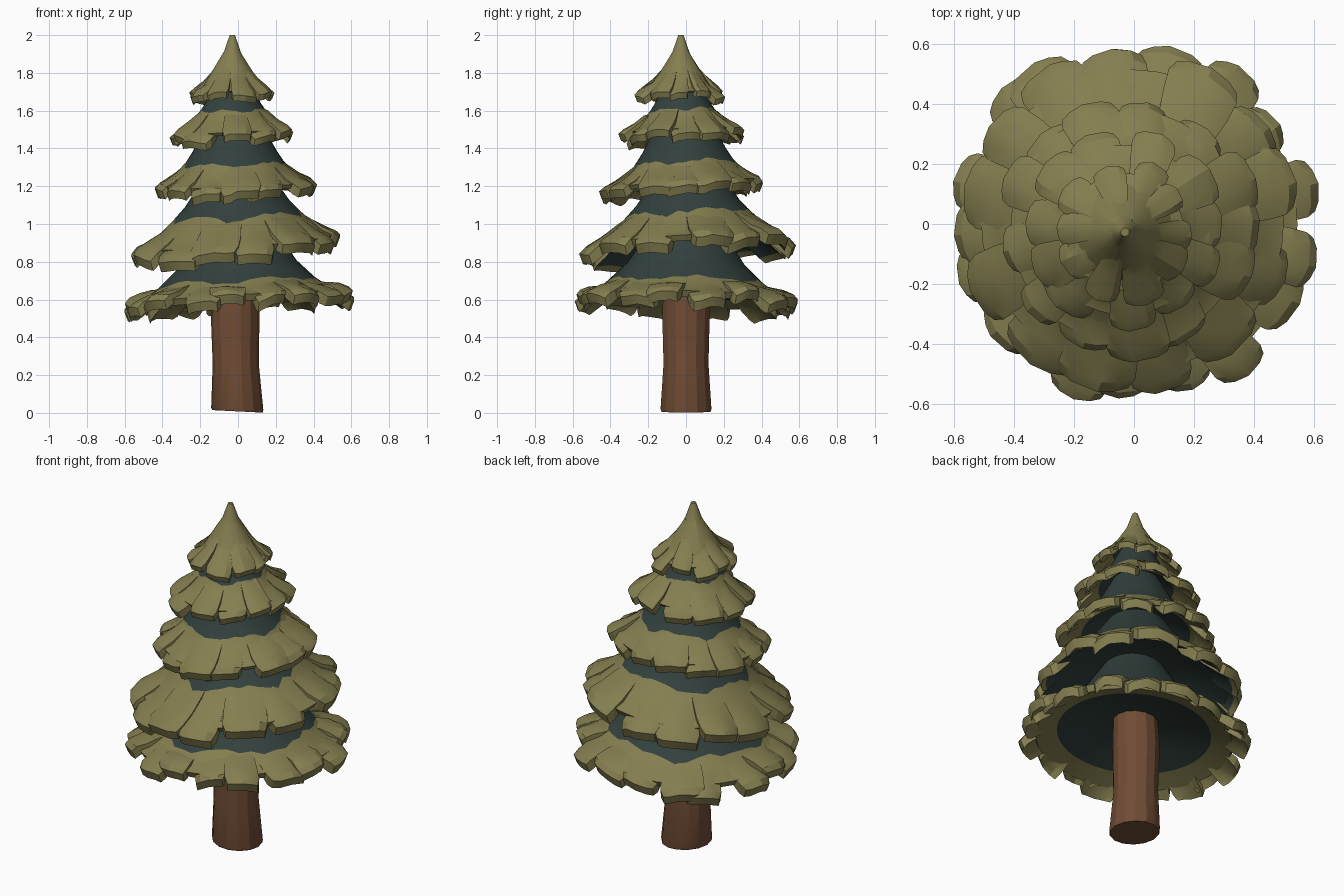
import bpy, bmesh, math, random
from mathutils import Vector

if "Cube" in bpy.data.objects:
    bpy.data.objects.remove(bpy.data.objects["Cube"])

random.seed(11)


def material(name, rgb):
    m = bpy.data.materials.new(name)
    m.diffuse_color = (*rgb, 1)
    m.use_nodes = True
    m.node_tree.nodes["Principled BSDF"].inputs["Base Color"].default_value = m.diffuse_color
    return m


GREEN = material("olive needles", (0.230, 0.210, 0.080))
DARK = material("dark inner needles", (0.032, 0.052, 0.047))
BROWN = material("bark", (0.162, 0.072, 0.035))


def finish(bm, name, mats, angle):
    bmesh.ops.recalc_face_normals(bm, faces=bm.faces)
    me = bpy.data.meshes.new(name)
    bm.to_mesh(me)
    bm.free()
    for m in mats:
        me.materials.append(m)
    ob = bpy.data.objects.new(name, me)
    bpy.context.collection.objects.link(ob)
    bpy.ops.object.select_all(action='DESELECT')
    ob.select_set(True)
    bpy.context.view_layer.objects.active = ob
    bpy.ops.object.shade_smooth_by_angle(angle=math.radians(angle))
    return ob


def loft(bm, rings):
    """Bridge closed rings of points and cap both ends; returns faces by band."""
    vs = [[bm.verts.new(p) for p in ring] for ring in rings]
    n = len(vs[0])
    bands = [[bm.faces.new((a[i], a[(i + 1) % n], b[(i + 1) % n], b[i])) for i in range(n)]
             for a, b in zip(vs, vs[1:])]
    bands.append([bm.faces.new(vs[-1][::-1])])
    bm.faces.new(vs[0])
    return bands


def along(profile, k):
    """Point on the profile at fractional index k, extended past the rim."""
    i = max(0, min(int(k), len(profile) - 2))
    (r0, z0), (r1, z1) = profile[i], profile[i + 1]
    f = k - i
    return r0 + (r1 - r0) * f, z0 + (z1 - z0) * f


def place(r, a, z, tier):
    """Polar point moved to the tier centre, with the tier tilt added."""
    x, y = r * math.cos(a), r * math.sin(a)
    return Vector((x + tier["c"][0], y + tier["c"][1],
                   z + tier["tilt"][0] * x + tier["tilt"][1] * y))


def skirt(tier, index):
    """Cone under the branches: dark on top, green rim, shallow dark hollow."""
    p, n = tier["profile"], 40
    size = p[-1][0] / 0.6
    wave = [0.16 * math.sin(5 * i * math.tau / n + index) + random.uniform(-0.14, 0.14)
            for i in range(n)]
    edge = tier["start"] + 0.08
    # (profile index, drop below the profile, shrink)
    levels = ((0, 0, 1), (1, 0, 1), (edge, 0, 1), (3, 0, 1), (3.45, 0, 1),
              (3.3, 0.04, 1), (2.5, 0.055, 0.95), (1.5, 0.095, 0.85), (0.8, 0.14, 0.6))
    rings = []
    for b, (k, drop, shrink) in enumerate(levels):
        ring = []
        for i in range(n):
            r, z = along(p, k + (wave[i] if b == 2 else 0))
            ring.append(place(r * shrink, i * math.tau / n, z - drop * size, tier))
        rings.append(ring)
    bm = bmesh.new()
    for b, faces in enumerate(loft(bm, rings)):
        for f in faces:
            inside = b > (4 if tier["dark_under"] else 5)
            f.material_index = 1 if inside or (b < 2 and index > 0) else 0
    finish(bm, f"skirt_{index + 1}", [GREEN, DARK], 25)


ROWS = (0, 0.3, 0.6, 0.88, 1)
WIDTHS = (1.08, 1.1, 1.06, 0.98, 0.82)
COLS = (-1, -0.62, 0, 0.62, 1)


def branch(bm, tier, a0, half, start, reach, lift, thick):
    """One thick drooping needle pad with a rounded blunt end."""
    p = tier["profile"]
    bend = random.uniform(-0.25, 0.25) * half
    roll = random.uniform(-0.3, 0.3) * thick
    ridge = random.uniform(-0.25, 0.25)
    top, bot = [], []
    for s, w in zip(ROWS, WIDTHS):
        tl, bl = [], []
        for u in COLS:
            r, z = along(p, start + (reach - start) * s - 0.2 * s * u * u)
            a = a0 + (u + (ridge if u == 0 else 0)) * half * w + bend * s
            z += -0.012 + (0.024 + lift) * min(1, s * 2)
            z += (roll * u - 0.4 * thick * u * u) * s + random.uniform(-0.005, 0.005)
            if s == 1:
                z -= 0.25 * thick
            tl.append(bm.verts.new(place(r, a, z, tier)))
            under = thick * (0.35 + 0.65 * s) if s < 1 else thick * 0.8
            bl.append(bm.verts.new(place(r - 0.3 * thick * s, a, z - under, tier)))
        top.append(tl)
        bot.append(bl)
    m, n = len(ROWS), len(COLS)
    for i in range(m - 1):
        for j in range(n - 1):
            bm.faces.new((top[i][j], top[i + 1][j], top[i + 1][j + 1], top[i][j + 1]))
            f = bm.faces.new((bot[i][j], bot[i][j + 1], bot[i + 1][j + 1], bot[i + 1][j]))
            f.material_index = int(tier["dark_under"] and i < m - 2)
        for j in (0, n - 1):
            bm.faces.new((top[i][j], top[i + 1][j], bot[i + 1][j], bot[i][j]))
    for i in (0, m - 1):
        for j in range(n - 1):
            bm.faces.new((top[i][j], top[i][j + 1], bot[i][j + 1], bot[i][j]))


def branches(tier, index):
    bm = bmesh.new()
    n, thick = tier["n"], tier["thick"]
    for i in range(n):
        a = (i + random.uniform(-0.2, 0.2)) * math.tau / n + index * 0.7
        branch(bm, tier, a, math.pi / n * random.uniform(0.85, 1.15),
               tier["start"] + random.uniform(-0.25, 0.25),
               4.05 + random.uniform(-0.28, 0.16),
               (i % 2) * 0.35 * thick + random.uniform(-0.008, 0.008), thick)
    finish(bm, f"branches_{index + 1}", [GREEN, DARK], 22)


# Tiers from the tip down: (radius, height) profile, centre, tilt, pad count
TIERS = [
    dict(profile=[(0.014, 2.0), (0.045, 1.91), (0.095, 1.81), (0.16, 1.725), (0.24, 1.68)],
         c=(-0.03, -0.027), tilt=(0, 0), n=10, thick=0.04, start=1.1, dark_under=False),
    dict(profile=[(0.085, 1.76), (0.15, 1.635), (0.18, 1.59), (0.245, 1.515), (0.33, 1.47)],
         c=(-0.03, -0.02), tilt=(0.04, 0.04), n=11, thick=0.046, start=1.6, dark_under=False),
    dict(profile=[(0.13, 1.56), (0.22, 1.39), (0.265, 1.32), (0.35, 1.235), (0.44, 1.19)],
         c=(-0.02, -0.01), tilt=(0.03, 0.06), n=13, thick=0.054, start=1.85, dark_under=False),
    dict(profile=[(0.16, 1.28), (0.275, 1.11), (0.33, 1.05), (0.45, 0.935), (0.57, 0.875)],
         c=(-0.005, 0.01), tilt=(0.07, 0.06), n=13, thick=0.064, start=1.9, dark_under=True),
    dict(profile=[(0.16, 1.02), (0.31, 0.79), (0.38, 0.715), (0.49, 0.635), (0.61, 0.59)],
         c=(0, 0), tilt=(0.06, -0.02), n=17, thick=0.06, start=2.2, dark_under=False),
]
for idx, t in enumerate(TIERS):
    skirt(t, idx)
    branches(t, idx)

# Trunk: slightly pinched log with a flared, faintly tilted foot
bm = bmesh.new()
SIDES = 14
sections = [(0.134, 0.008, -0.003, -0.05), (0.138, 0.022, -0.004, -0.04), (0.122, 0.26, -0.012, 0),
            (0.129, 0.52, -0.015, 0), (0.12, 0.72, -0.01, 0)]
loft(bm, [[(cx + r * math.cos(i * math.tau / SIDES), r * math.sin(i * math.tau / SIDES),
            z + tilt * r * math.cos(i * math.tau / SIDES))
           for i in range(SIDES)] for r, z, cx, tilt in sections])
finish(bm, "trunk", [BROWN], 25)
